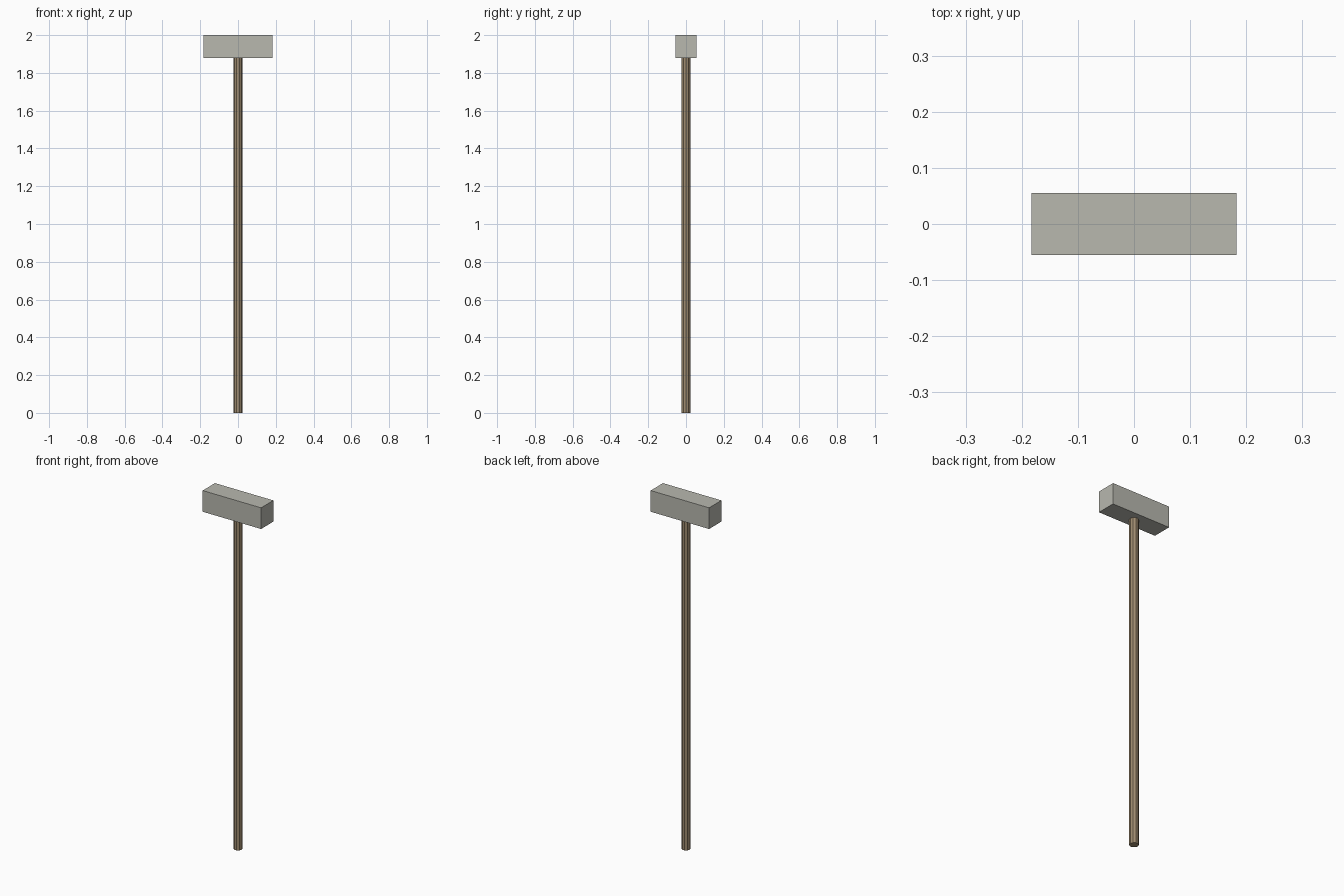
import bpy
import math

if "Cube" in bpy.data.objects:
    bpy.data.objects.remove(bpy.data.objects["Cube"])

HEAD_BOTTOM = 1.88
HANDLE_SIDES = 10


def material(name, rgb):
    mat = bpy.data.materials.new(name)
    mat.diffuse_color = (*rgb, 1.0)
    mat.use_nodes = True
    mat.node_tree.nodes["Principled BSDF"].inputs["Base Color"].default_value = mat.diffuse_color
    return mat


stone = material("stone grey", (0.48, 0.48, 0.43))
wood = material("weathered wood", (0.35, 0.265, 0.165))

# Long faceted handle, with corners on the x axis
bpy.ops.mesh.primitive_cylinder_add(
    vertices=HANDLE_SIDES, radius=0.024, depth=HEAD_BOTTOM,
    location=(0, 0, HEAD_BOTTOM / 2), rotation=(0, 0, math.pi / 2))
handle = bpy.context.object
handle.name = "handle"
handle.data.materials.append(wood)

# Block head resting on the handle
bpy.ops.mesh.primitive_cube_add(size=1, location=(0, 0, (HEAD_BOTTOM + 2) / 2))
head = bpy.context.object
head.name = "hammer_head"
head.scale = (0.366, 0.11, 2 - HEAD_BOTTOM)
head.data.materials.append(stone)
